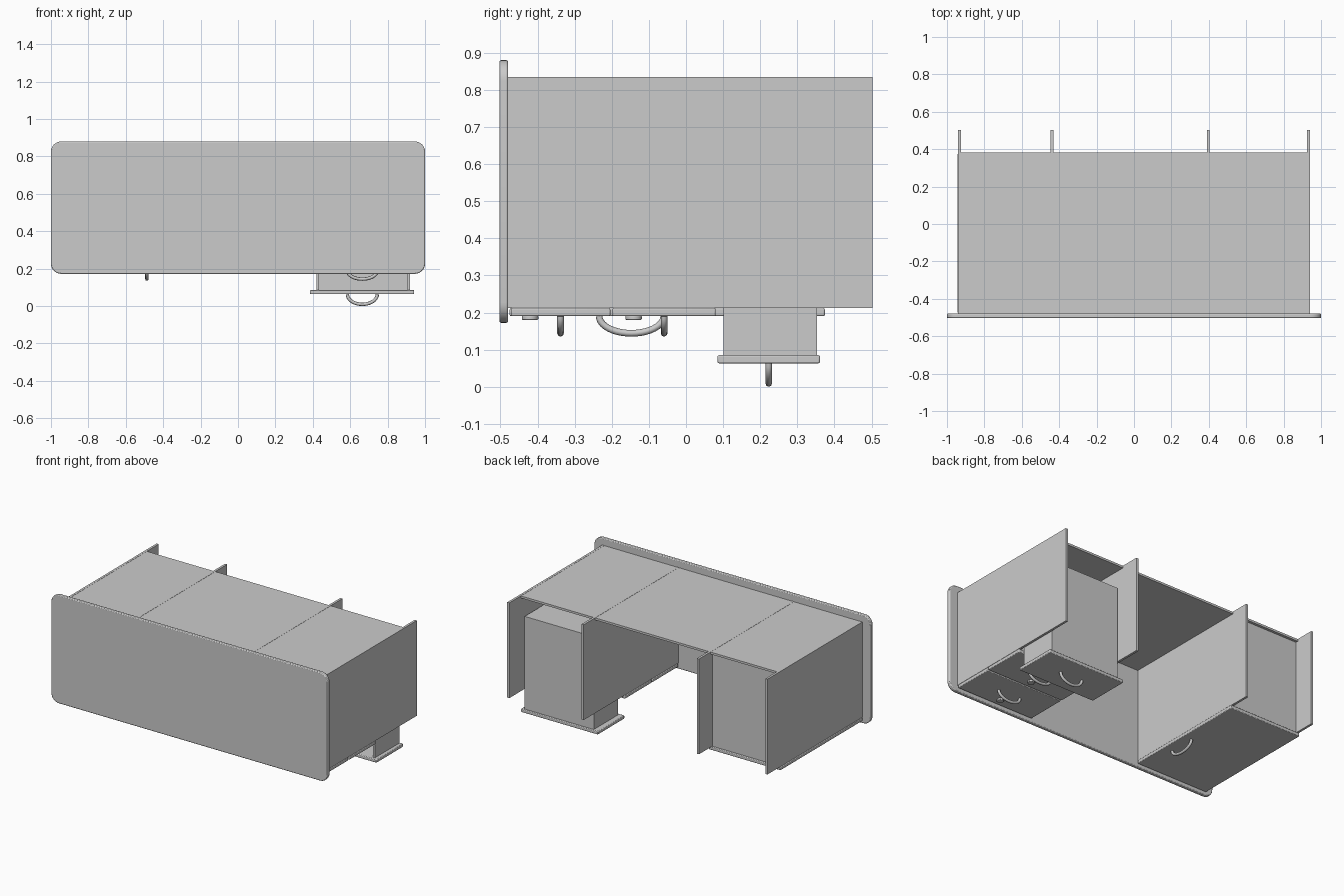
import bpy, bmesh, math
from mathutils import Matrix, Vector

if "Cube" in bpy.data.objects:
    bpy.data.objects.remove(bpy.data.objects["Cube"])


def finish(obj, bevel=0.0, seg=2):
    if bevel:
        m = obj.modifiers.new("edge_round", 'BEVEL')
        m.width, m.segments, m.limit_method = bevel, seg, 'ANGLE'
    bpy.ops.object.select_all(action='DESELECT')
    obj.select_set(True)
    bpy.context.view_layer.objects.active = obj
    bpy.ops.object.shade_smooth_by_angle(angle=math.radians(35))
    return obj


def to_object(name, bm):
    mesh = bpy.data.meshes.new(name)
    bm.to_mesh(mesh)
    bm.free()
    obj = bpy.data.objects.new(name, mesh)
    bpy.context.collection.objects.link(obj)
    return obj


def box(name, x, y, z, bevel=0.0):
    bm = bmesh.new()
    size = Matrix.Diagonal((x[1] - x[0], y[1] - y[0], z[1] - z[0], 1))
    mid = Matrix.Translation((sum(x) / 2, sum(y) / 2, sum(z) / 2))
    bmesh.ops.create_cube(bm, size=1, matrix=mid @ size)
    return finish(to_object(name, bm), bevel)


def handle(name, center, axis, half, depth, r=0.009):
    # semi-elliptic bow hanging towards -z from the drawer face
    cu = bpy.data.curves.new(name, 'CURVE')
    cu.dimensions = '3D'
    cu.bevel_depth, cu.bevel_resolution, cu.use_fill_caps = r, 2, True
    sp = cu.splines.new('POLY')
    n = 20
    sp.points.add(n)
    for i, p in enumerate(sp.points):
        a = math.pi * i / n
        v = Vector(center) + Vector(axis) * (half * math.cos(a)) - Vector((0, 0, depth * math.sin(a)))
        p.co = (*v, 1)
    sp.use_smooth = True
    obj = bpy.data.objects.new(name, cu)
    bpy.context.collection.objects.link(obj)


def lock(name, x, y, z):
    bm = bmesh.new()
    bmesh.ops.create_cone(bm, cap_ends=True, segments=24, radius1=0.022, radius2=0.022,
                          depth=0.012, matrix=Matrix.Translation((x, y, z)))
    finish(to_object(name, bm), 0.003)


# Desk top with rounded corners, standing on edge
bm = bmesh.new()
R = 0.055
ring = []
for k, (cx, cz) in enumerate([(1 - R, 0.88 - R), (-1 + R, 0.88 - R), (-1 + R, 0.172 + R), (1 - R, 0.172 + R)]):
    for i in range(9):
        a = math.pi / 2 * (k + i / 8)
        ring.append(bm.verts.new((cx + R * math.cos(a), -0.503, cz + R * math.sin(a))))
face = bm.faces.new(ring)
ext = bmesh.ops.extrude_face_region(bm, geom=[face])
bmesh.ops.translate(bm, vec=(0, 0.024, 0), verts=[g for g in ext['geom'] if isinstance(g, bmesh.types.BMVert)])
bmesh.ops.recalc_face_normals(bm, faces=bm.faces[:])
finish(to_object("desk_top", bm), 0.005)

# Side panels, inner panels and back panel
for name, x in [("left_side", -0.941), ("left_inner", -0.446), ("right_inner", 0.389), ("right_side", 0.926)]:
    box(name + "_panel", (x, x + 0.015), (-0.48, 0.503), (0.212, 0.835))
box("back_panel", (-0.926, 0.926), (-0.48, 0.382), (0.82, 0.834))

# Left cupboard: floor, door, handle
box("cupboard_floor", (-0.926, -0.446), (0.35, 0.365), (0.212, 0.82))
box("cupboard_door", (-0.945, -0.425), (-0.475, 0.374), (0.19, 0.212), 0.004)
handle("door_handle", (-0.487, -0.147, 0.19), (0, 1, 0), 0.087, 0.046)

# Right drawers, the lowest one pulled out
for i, (y0, y1, pull) in enumerate([(-0.472, -0.204, 0), (-0.198, 0.08, 0), (0.085, 0.361, 0.127)]):
    n = f"drawer_{i + 1}"
    zf, zb = 0.212 - pull, 0.818 - pull
    a, b = y0 + 0.016, y1 - 0.008
    box(n + "_front", (0.385, 0.942), (y0, y1), (zf - 0.022, zf), 0.004)
    box(n + "_base", (0.42, 0.92), (b - 0.012, b), (zf, zb))
    box(n + "_left_wall", (0.42, 0.433), (a, b - 0.012), (zf, zb))
    box(n + "_right_wall", (0.907, 0.92), (a, b - 0.012), (zf, zb))
    box(n + "_back_wall", (0.433, 0.907), (a, b - 0.012), (zb - 0.013, zb))
    yc = (y0 + y1) / 2
    handle(n + "_handle", (0.665, yc, zf - 0.022), (1, 0, 0), 0.08, 0.054 if pull else 0.046)
    if not pull:
        lock(n + "_lock", 0.665, yc - 0.082, zf - 0.026)
